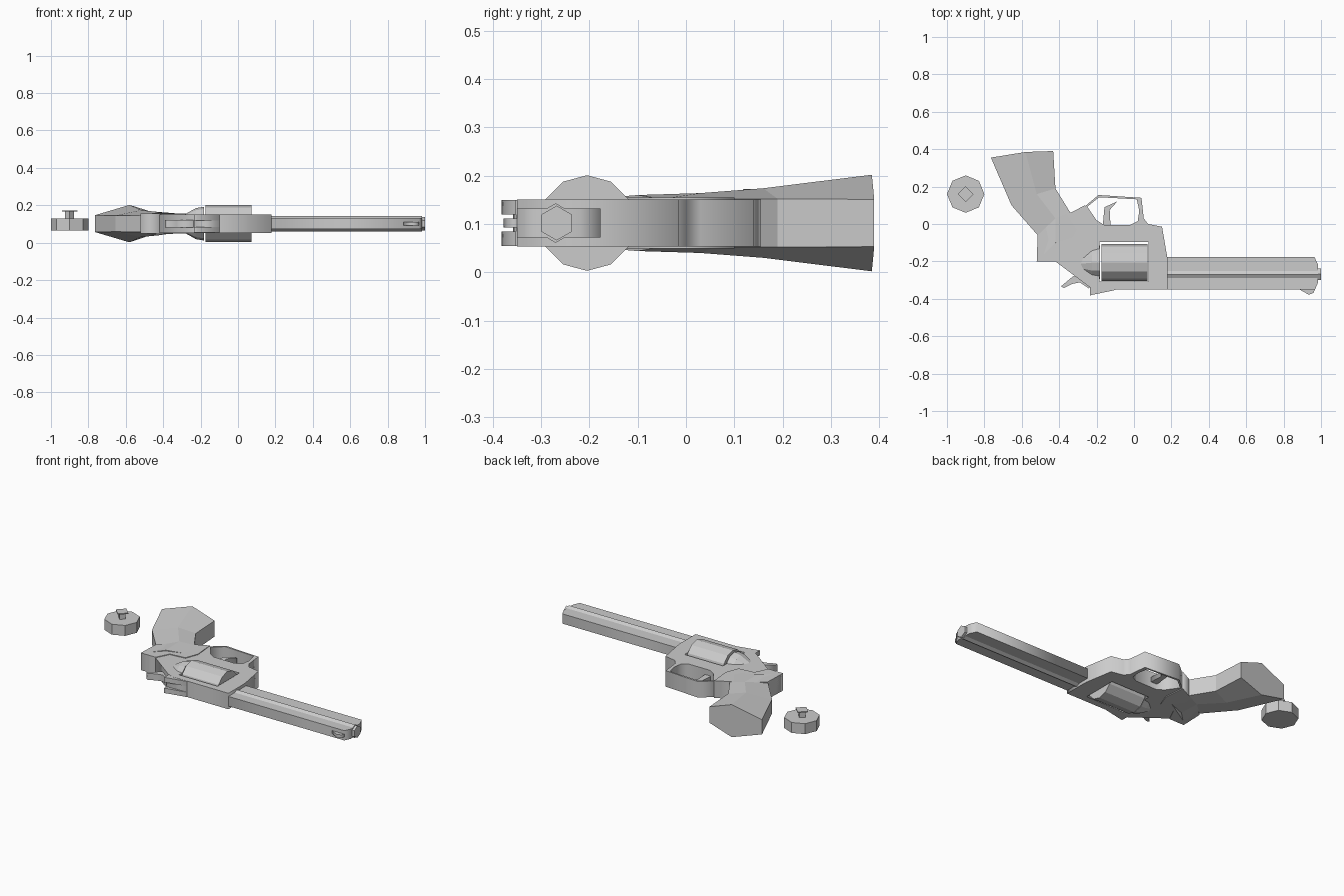
import bpy, bmesh, math
from mathutils import Matrix, Vector

if "Cube" in bpy.data.objects:
    bpy.data.objects.remove(bpy.data.objects["Cube"])

Z = 0.102  # mid plane of the flat-lying model


def finish(name, bm):
    bmesh.ops.recalc_face_normals(bm, faces=bm.faces)
    me = bpy.data.meshes.new(name)
    bm.to_mesh(me)
    bm.free()
    ob = bpy.data.objects.new(name, me)
    bpy.context.collection.objects.link(ob)
    return ob


def plate(name, loops, h, z=Z):
    """Extruded flat outline; further loops become holes."""
    cu = bpy.data.curves.new(name, 'CURVE')
    cu.dimensions = '2D'
    cu.fill_mode = 'BOTH'
    cu.extrude = h
    for pts in loops:
        sp = cu.splines.new('POLY')
        sp.points.add(len(pts) - 1)
        for p, (x, y) in zip(sp.points, pts):
            p.co = (x, y, 0, 1)
        sp.use_cyclic_u = True
    tmp = bpy.data.objects.new(name + "_curve", cu)
    bpy.context.collection.objects.link(tmp)
    dg = bpy.context.evaluated_depsgraph_get()
    me = bpy.data.meshes.new_from_object(tmp.evaluated_get(dg))
    bpy.data.objects.remove(tmp)
    bm = bmesh.new()
    bm.from_mesh(me)
    bpy.data.meshes.remove(me)
    bmesh.ops.remove_doubles(bm, verts=bm.verts, dist=1e-5)
    for v in bm.verts:
        v.co.z += z
    return finish(name, bm)


def loft(name, rings):
    """Skin through rings of equal point count, with end caps."""
    bm = bmesh.new()
    vs = [[bm.verts.new(p) for p in r] for r in rings]
    n = len(rings[0])
    for a, b in zip(vs, vs[1:]):
        for i in range(n):
            j = (i + 1) % n
            bm.faces.new((a[i], a[j], b[j], b[i]))
    bm.faces.new(vs[0])
    bm.faces.new(vs[-1])
    return finish(name, bm)


def ring_x(x, y, r, n):
    return [(x, y + r * math.sin(2 * math.pi * i / n),
             Z + r * math.cos(2 * math.pi * i / n)) for i in range(n)]


def ring_z(x, y, z, r, n):
    return [(x + r * math.cos(2 * math.pi * i / n),
             y + r * math.sin(2 * math.pi * i / n), z) for i in range(n)]


# frame with trigger guard and cylinder window
outline = [(-.42, -.2), (-.24, -.335), (-.2, -.35), (.18, -.35), (.18, -.19),
           (.15, -.015), (.075, 0), (.052, .03), (.04, .14), (-.19, .155),
           (-.262, .095), (-.25, -.03), (-.28, -.11), (-.38, -.12)]
window = [(-.185, -.308), (-.185, -.095), (.077, -.095), (.077, -.308)]
guard_hole = [(-.25, .092), (-.187, .143), (.015, .132), (.028, .07),
              (.02, .015), (-.02, -.005), (-.16, -.005), (-.2, .02)]
plate("frame", [outline, window, guard_hole], .049)

# cylinder and the shield behind it
loft("cylinder", [ring_x(x, -.205, .099, 12) for x in (-.175, .072)])
loft("recoil_shield", [ring_x(x, y, r, 12) for x, y, r in
                       ((-.31, -.215, .035), (-.225, -.207, .083), (-.183, -.205, .09))])

# barrel: slab with cut muzzle corners, round core, muzzle tip
plate("barrel_slab", [[(.18, -.35), (.968, -.35), (.985, -.31), (.985, -.22),
                       (.965, -.177), (.18, -.177)]], .03)
loft("barrel_core", [ring_x(x, -.27, .041, 6) for x in (.17, .985)])
loft("muzzle", [ring_x(x, -.268, .036, 6) for x in (.98, 1.0)])
plate("front_sight", [[(.875, -.345), (.935, -.378), (.96, -.368), (.97, -.345)]], .009)

# rear sight with a notch
plate("rear_sight_base", [[(-.235, -.335), (-.235, -.358), (-.1, -.352), (-.1, -.335)]], .03)
for side, s in (("upper", 1), ("lower", -1)):
    plate("rear_sight_" + side, [[(-.235, -.335), (-.235, -.382), (-.22, -.378),
                                  (-.1, -.353), (-.1, -.335)]], .015, Z + s * .033)

# hammer and trigger
plate("hammer", [[(-.39, -.333), (-.33, -.283), (-.27, -.25), (-.23, -.3), (-.24, -.345),
                  (-.29, -.312), (-.33, -.32), (-.375, -.342)]], .02)
plate("trigger", [[(-.168, -.02), (-.158, .09), (-.09, .12), (-.13, .075), (-.125, -.02)]], .015)

# grip: (back, middle, front) points of each section as x, y, half thickness
sections = [
    ((-.765, .355, .045), (-.58, .385, .1), (-.432, .39, .049)),
    ((-.655, .10, .043), (-.52, .16, .072), (-.42, .19, .05)),
    ((-.515, -.06, .045), (-.42, .03, .062), (-.34, .06, .05)),
    ((-.52, -.2, .05), (-.42, -.1, .058), (-.27, -.05, .05)),
]
loft("grip", [[(x, y, Z + h) for x, y, h in s] + [(x, y, Z - h) for x, y, h in reversed(s)]
              for s in sections])
plate("grip_panel", [[(-.52, -.2), (-.42, -.2), (-.38, -.12), (-.28, -.11), (-.25, -.03),
                      (-.262, .10), (-.34, .06), (-.42, .03), (-.515, -.06)]], .053)

# separate knob
for name, r, n, z0, z1 in (("knob_disc", .1, 8, .066, .13), ("knob_stem", .024, 4, .13, .168),
                           ("knob_cap", .042, 4, .166, .172)):
    loft(name, [ring_z(-.9, .16, z, r, n) for z in (z0, z1)])
